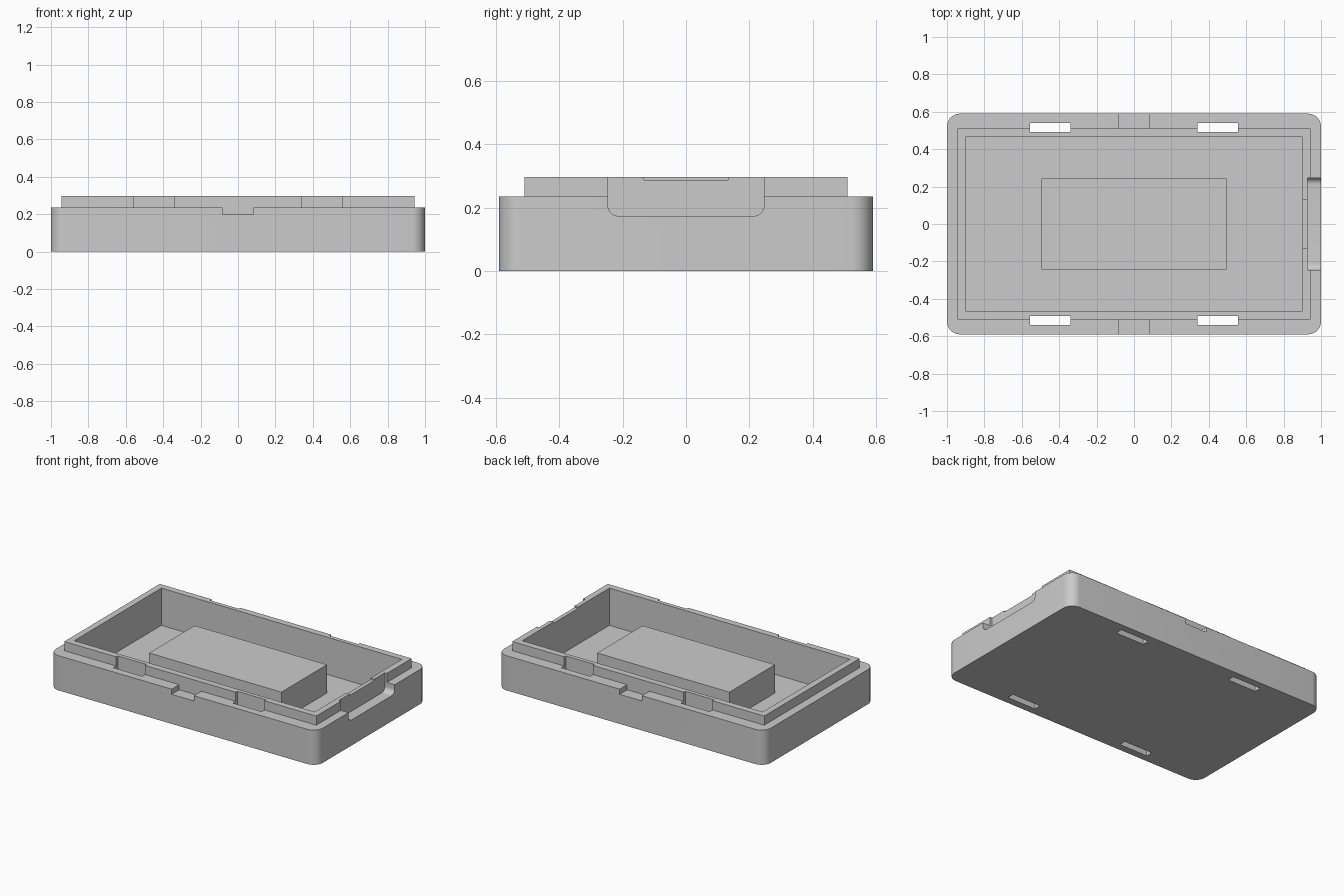
import bpy, bmesh, math

if "Cube" in bpy.data.objects:
    bpy.data.objects.remove(bpy.data.objects["Cube"], do_unlink=True)

grey = bpy.data.materials.new("light grey")
grey.use_nodes = True
colour = (0.6, 0.6, 0.6, 1)
grey.diffuse_color = colour
grey.node_tree.nodes["Principled BSDF"].inputs["Base Color"].default_value = colour


def box(name, x, y, z, round_axis=None, radius=0.0, segments=10):
    """Box from (min, max) ranges, optionally rounded on edges along one axis."""
    bm = bmesh.new()
    bmesh.ops.create_cube(bm, size=1)
    for v in bm.verts:
        for i, (lo, hi) in enumerate((x, y, z)):
            v.co[i] = lo if v.co[i] < 0 else hi
    if round_axis is not None:
        edges = [e for e in bm.edges
                 if abs((e.verts[0].co - e.verts[1].co).normalized()[round_axis]) > 0.9]
        bmesh.ops.bevel(bm, geom=edges, offset=radius, segments=segments,
                        affect='EDGES', profile=0.5)
    bmesh.ops.recalc_face_normals(bm, faces=bm.faces)
    mesh = bpy.data.meshes.new(name)
    bm.to_mesh(mesh)
    bm.free()
    mesh.materials.append(grey)
    obj = bpy.data.objects.new(name, mesh)
    bpy.context.collection.objects.link(obj)
    return obj


def combine(target, tool, operation='DIFFERENCE'):
    """Apply a boolean to the target and discard the tool."""
    mod = target.modifiers.new("cut", 'BOOLEAN')
    mod.operation, mod.object, mod.solver = operation, tool, 'EXACT'
    bpy.ops.object.select_all(action='DESELECT')
    bpy.context.view_layer.objects.active = target
    target.select_set(True)
    bpy.ops.object.modifier_apply(modifier=mod.name)
    bpy.data.objects.remove(tool, do_unlink=True)


def sides(lo, hi):
    return [(lo, hi), (-hi, -lo)]


# Outer tray with rounded upright corners
tray = box("tray", (-1, 1), (-0.59, 0.59), (0, 0.235), 2, 0.07)

# Pry notches in the middle of both long shoulders
for y in sides(0.49, 0.7):
    combine(tray, box("notch", (-0.083, 0.083), y, (0.2, 0.4)))

# Raised lip, then the hollow inside
combine(tray, box("lip", (-0.943, 0.943), (-0.51, 0.51), (0.1, 0.297)), 'UNION')
combine(tray, box("cavity", (-0.9, 0.9), (-0.466, 0.466), (0.045, 0.5)))

# Clip slots running right through beside the lip
for x in sides(0.34, 0.555):
    for y in sides(0.493, 0.54):
        combine(tray, box("slot", x, y, (-0.1, 0.5)))

# Rounded connector recess on the left end, with a shallow dip in the lip
combine(tray, box("recess", (0.927, 1.2), (-0.247, 0.247), (0.173, 0.6), 0, 0.035))
combine(tray, box("dip", (0.85, 0.96), (-0.132, 0.132), (0.287, 0.5)))

# Raised block on the floor
box("inner_block", (-0.495, 0.495), (-0.243, 0.243), (0.04, 0.237))

bpy.ops.object.select_all(action='DESELECT')
tray.select_set(True)
bpy.context.view_layer.objects.active = tray
bpy.ops.object.shade_smooth_by_angle(angle=math.radians(30))
